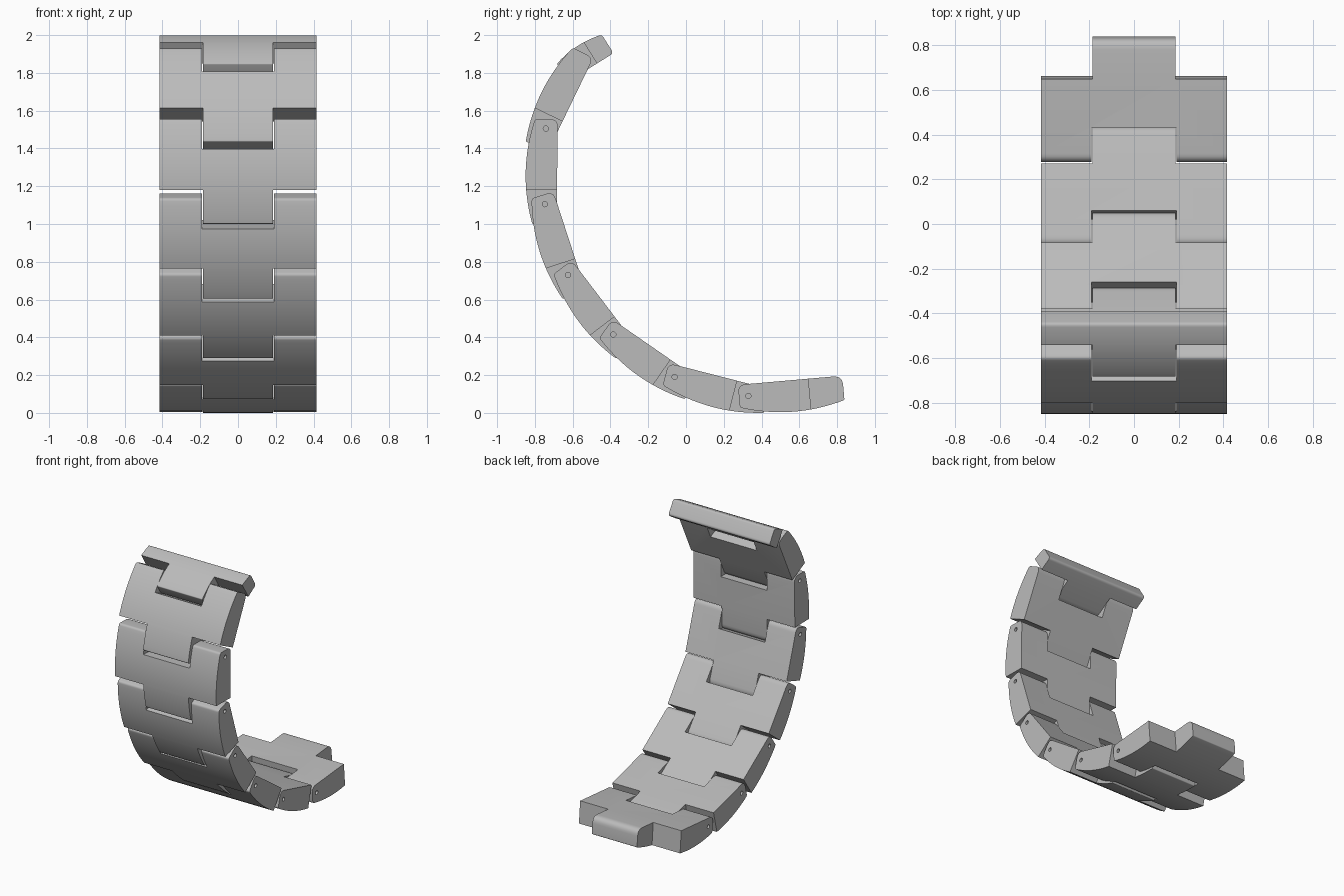
import bpy, bmesh, math
from mathutils import Vector

if "Cube" in bpy.data.objects:
    bpy.data.objects.remove(bpy.data.objects["Cube"])

HALF_W = 0.415      # half width of the band
TAB = 0.185         # half width of the centre tab
NOTCH = 0.19        # half width of the notch that takes the next tab
INNER = 0.063       # height of the flat inner face above the pin
CUT = 0.325         # where the side shoulders end
TIP = 0.505         # where the centre tab ends

steel = bpy.data.materials.new("brushed_steel")
steel.use_nodes = True
steel.diffuse_color = (0.5, 0.5, 0.5, 1)
steel.node_tree.nodes["Principled BSDF"].inputs["Base Color"].default_value = (0.5, 0.5, 0.5, 1)


def rounded(points, steps=6):
    """Round the corners of a polygon given as (u, v, radius)."""
    out = []
    for i, (u, v, r) in enumerate(points):
        p = Vector((u, v))
        if r == 0:
            out.append(p)
            continue
        a = Vector(points[i - 1][:2]) - p
        b = Vector(points[(i + 1) % len(points)][:2]) - p
        start, end = p + a.normalized() * r, p + b.normalized() * r
        for k in range(steps + 1):
            t = k / steps
            out.append(start * (1 - t) ** 2 + p * 2 * t * (1 - t) + end * t * t)
    return out


def profile(start, v_start, v_mid, v_tip, head_r, corner_r):
    """Side outline of a link: flat inside, bowed outside, rounded ends."""
    mid = (start + TIP) / 2
    bow = v_mid - (v_start + v_tip) / 2
    outer = []
    for k in range(1, 16):
        t = k / 16
        v = v_start + (v_tip - v_start) * t + bow * 4 * t * (1 - t)
        outer.append((start + (TIP - start) * t, v, 0))
    return rounded([(start, v_start, corner_r)] + outer +
                   [(TIP, v_tip, 0.006), (TIP, INNER, 0.05), (start, INNER, head_r)])


def prism(name, outline, x0, x1):
    """Extrude an outline in the y-z plane from x0 to x1."""
    bm = bmesh.new()
    face = bm.faces.new([bm.verts.new((x0, u, v)) for u, v in outline])
    ext = bmesh.ops.extrude_face_region(bm, geom=[face])
    bmesh.ops.translate(bm, vec=(x1 - x0, 0, 0),
                        verts=[g for g in ext["geom"] if isinstance(g, bmesh.types.BMVert)])
    bmesh.ops.recalc_face_normals(bm, faces=bm.faces)
    mesh = bpy.data.meshes.new(name)
    bm.to_mesh(mesh)
    bm.free()
    mesh.materials.append(steel)
    obj = bpy.data.objects.new(name, mesh)
    bpy.context.collection.objects.link(obj)
    return obj


def box(u0, u1, x0, x1):
    return prism("cutter", [(u0, -1), (u1, -1), (u1, 1), (u0, 1)], x0, x1)


def carved(name, outline, notch_end=None, pin_holes=False):
    """Cut the shoulders, notch and pin holes out of a full-width link."""
    obj = prism(name, outline, -HALF_W, HALF_W)
    cutters = [box(CUT, 1, TAB, 1), box(CUT, 1, -1, -TAB)]
    if notch_end:
        cutters.append(box(-1, notch_end, -NOTCH, NOTCH))
    if pin_holes:
        ring = [(0.014 * math.cos(k * math.pi / 8), 0.014 * math.sin(k * math.pi / 8))
                for k in range(16)]
        cutters += [prism("cutter", ring, s * (HALF_W - 0.02), s * 0.5) for s in (-1, 1)]
    for c in cutters:
        c.hide_render = True
        mod = obj.modifiers.new("cut", "BOOLEAN")
        mod.operation = "DIFFERENCE"
        mod.solver = "EXACT"
        mod.object = c
    deps = bpy.context.evaluated_depsgraph_get()
    mesh = bpy.data.meshes.new_from_object(obj.evaluated_get(deps))
    mesh.name = name
    obj.modifiers.clear()
    obj.data = mesh
    for c in cutters:
        bpy.data.objects.remove(c)
    bpy.ops.object.select_all(action="DESELECT")
    obj.select_set(True)
    bpy.context.view_layer.objects.active = obj
    bpy.ops.object.shade_smooth_by_angle(angle=math.radians(25))
    return obj


def place(obj, pin, toward):
    """Put a link's pin at (y, z) and aim its tab at another point."""
    obj.location = (0, pin[0], pin[1])
    obj.rotation_euler.x = math.atan2(toward[1] - pin[1], toward[0] - pin[0])


# Hinge points along the band, from the free end up to the top
pins = [(0.73, 0.125), (0.33, 0.09), (-0.06, 0.19), (-0.385, 0.415),
        (-0.625, 0.73), (-0.747, 1.105), (-0.742, 1.505), (-0.569, 1.863)]

# Band links
outline = profile(-0.05, -0.058, -0.104, -0.066, 0.04, 0.015)
link = carved("band_link_1", outline, 0.108, True)
place(link, pins[1], pins[0])
for i in range(2, 7):
    copy = bpy.data.objects.new(f"band_link_{i}", link.data)
    bpy.context.collection.objects.link(copy)
    place(copy, pins[i], pins[i - 1])

# Top link without pin holes
top_link = carved("top_link", outline, 0.108)
place(top_link, pins[7], pins[6])

# Short end piece whose tab sits in the notch of the top link
end_piece = carved("end_piece", profile(0.222, -0.053, -0.07, -0.048, 0.02, 0.015))
place(end_piece, (-0.229, 2.075), pins[7])
